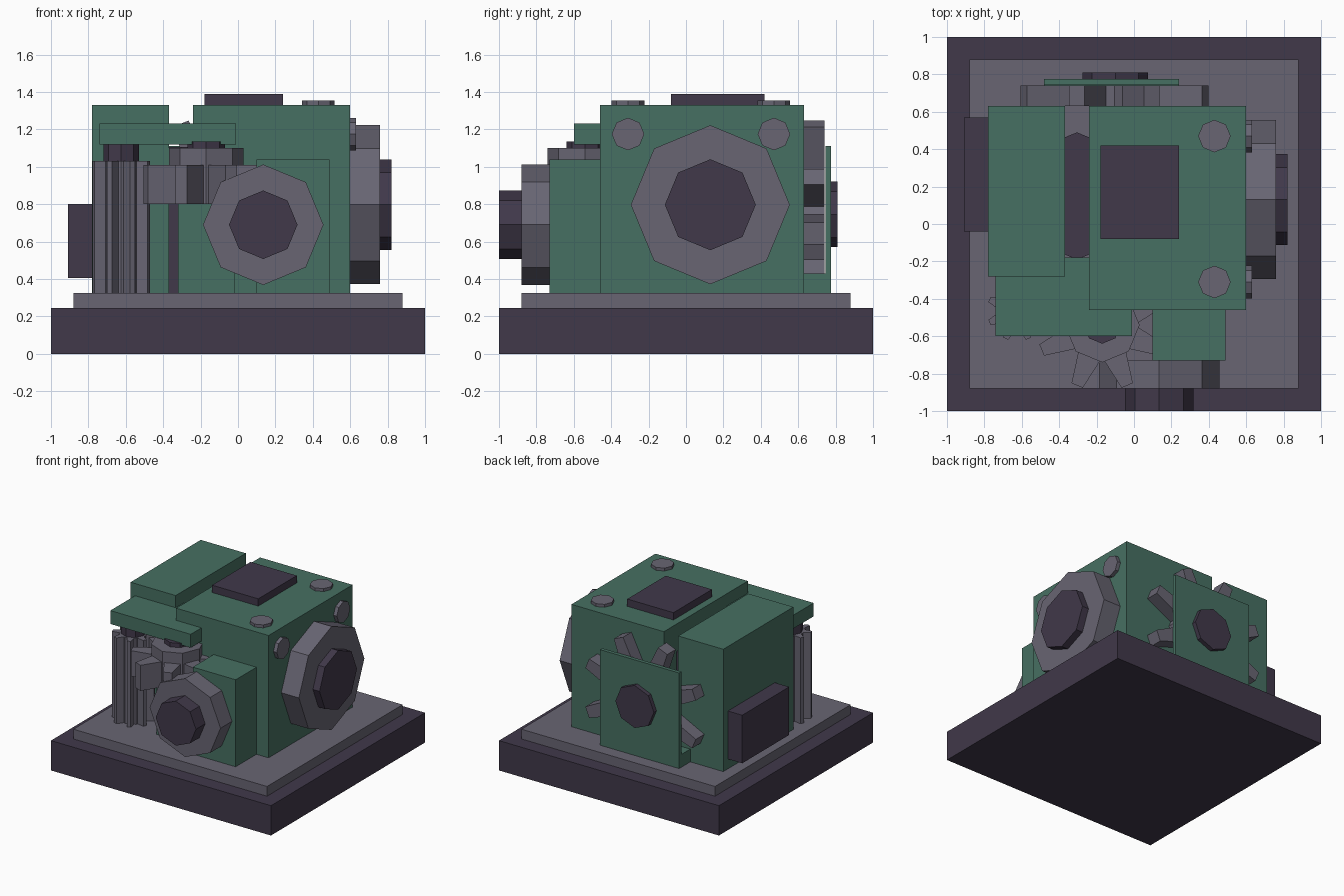
import bpy, bmesh, math
from mathutils import Matrix, Vector

if "Cube" in bpy.data.objects:
    bpy.data.objects.remove(bpy.data.objects["Cube"])


def material(name, rgb):
    m = bpy.data.materials.new(name)
    m.diffuse_color = (*rgb, 1)
    m.use_nodes = True
    m.node_tree.nodes["Principled BSDF"].inputs["Base Color"].default_value = m.diffuse_color
    return m


GREEN = material("muted green", (0.062, 0.162, 0.122))
DARK = material("dark plum", (0.052, 0.040, 0.068))
GREY = material("slate grey", (0.138, 0.130, 0.170))

# Rotations that turn a +z extrusion toward the given direction, one corner up
FACING = {
    "up": Matrix.Identity(4),
    "right": Matrix.Rotation(math.pi / 2, 4, 'Y'),
    "front": Matrix.Rotation(math.pi / 2, 4, 'X'),
    "back": Matrix.Rotation(-math.pi / 2, 4, 'X'),
}


def finish(name, bm, mat):
    bmesh.ops.recalc_face_normals(bm, faces=bm.faces)
    mesh = bpy.data.meshes.new(name)
    bm.to_mesh(mesh)
    bm.free()
    mesh.materials.append(mat)
    ob = bpy.data.objects.new(name, mesh)
    bpy.context.collection.objects.link(ob)
    return ob


def box(name, mat, x, y, z):
    bm = bmesh.new()
    bmesh.ops.create_cube(bm, size=1)
    for v in bm.verts:
        v.co = Vector([(a + b) / 2 + c * (b - a)
                       for (a, b), c in zip((x, y, z), v.co)])
    return finish(name, bm, mat)


def prism(bm, points, depth, matrix):
    """Extrude a flat outline along local z."""
    lo = [bm.verts.new(matrix @ Vector((px, py, 0))) for px, py in points]
    hi = [bm.verts.new(matrix @ Vector((px, py, depth))) for px, py in points]
    bm.faces.new(lo[::-1])
    bm.faces.new(hi)
    n = len(points)
    for i in range(n):
        j = (i + 1) % n
        bm.faces.new((lo[i], lo[j], hi[j], hi[i]))


def octagon(r):
    return [(r * math.cos(k * math.pi / 4), r * math.sin(k * math.pi / 4))
            for k in range(8)]


def disc(name, mat, base, facing, r, depth):
    bm = bmesh.new()
    prism(bm, octagon(r), depth, Matrix.Translation(base) @ FACING[facing])
    return finish(name, bm, mat)


def gear(name, mat, base, facing, hub_r, tip_r, tip_w, root_w, hub_h, tooth_h):
    """Octagonal hub with eight tapered teeth, one per flat."""
    bm = bmesh.new()
    m = Matrix.Translation(base) @ FACING[facing]
    prism(bm, octagon(hub_r), hub_h, m)
    root = hub_r * 0.85
    tooth = [(root, -root_w / 2), (tip_r, -tip_w / 2),
             (tip_r, tip_w / 2), (root, root_w / 2)]
    for k in range(8):
        turn = Matrix.Rotation((k + 0.5) * math.pi / 4, 4, 'Z')
        prism(bm, tooth, tooth_h, m @ turn)
    return finish(name, bm, mat)


# Stand
box("base", DARK, (-1, 1), (-1, 1), (0, 0.245))
box("floor_plate", GREY, (-0.88, 0.88), (-0.88, 0.88), (0.245, 0.325))

# Housings
box("main_housing", GREEN, (-0.24, 0.60), (-0.46, 0.63), (0.325, 1.33))
box("side_housing", GREEN, (-0.78, -0.37), (-0.28, 0.63), (0.325, 1.33))
box("front_housing", GREEN, (0.10, 0.49), (-0.73, -0.46), (0.325, 1.04))
box("gear_support", GREEN, (-0.32, -0.02), (-0.60, -0.46), (0.325, 0.80))
box("front_bridge", GREEN, (-0.74, -0.01), (-0.60, -0.18), (1.12, 1.23))
disc("inner_core", DARK, (-0.305, 0.15, 0.325), "up", 0.34, 0.78)

# Cover plates
box("top_cover", DARK, (-0.18, 0.24), (-0.08, 0.42), (1.33, 1.39))
box("side_cover", DARK, (-0.91, -0.78), (-0.04, 0.57), (0.405, 0.80))

# Bolts on the top and right faces
for i, y in enumerate((-0.31, 0.47)):
    disc(f"top_bolt_{i}", GREY, (0.43, y, 1.33), "up", 0.087, 0.024)
    disc(f"side_bolt_{i}", GREY, (0.60, y, 1.175), "right", 0.087, 0.03)

# Wheels
disc("right_wheel", GREY, (0.60, 0.13, 0.797), "right", 0.425, 0.16)
disc("right_wheel_hub", DARK, (0.76, 0.13, 0.797), "right", 0.243, 0.06)
disc("front_wheel", GREY, (0.135, -0.73, 0.69), "front", 0.322, 0.15)
disc("front_wheel_hub", DARK, (0.135, -0.88, 0.69), "front", 0.183, 0.12)

# Upright gears at the front
gear("front_gear", GREY, (-0.17, -0.54, 0.80), "up", 0.20, 0.35, 0.065, 0.13, 0.30, 0.21)
disc("front_gear_shaft", DARK, (-0.17, -0.54, 1.10), "up", 0.10, 0.035)
gear("pinion", GREY, (-0.625, -0.465, 0.325), "up", 0.11, 0.16, 0.03, 0.06, 0.705, 0.705)
disc("pinion_shaft", DARK, (-0.625, -0.465, 1.03), "up", 0.095, 0.09)

# Rear gear in its bracket
gear("rear_gear", GREY, (-0.105, 0.63, 0.745), "back", 0.29, 0.525, 0.09, 0.13, 0.11, 0.11)
box("rear_bracket_foot", GREEN, (-0.48, 0.24), (0.63, 0.745), (0.325, 0.43))
box("rear_bracket", GREEN, (-0.48, 0.24), (0.745, 0.775), (0.325, 1.11))
disc("rear_gear_hub", DARK, (-0.10, 0.775, 0.745), "back", 0.175, 0.035)
